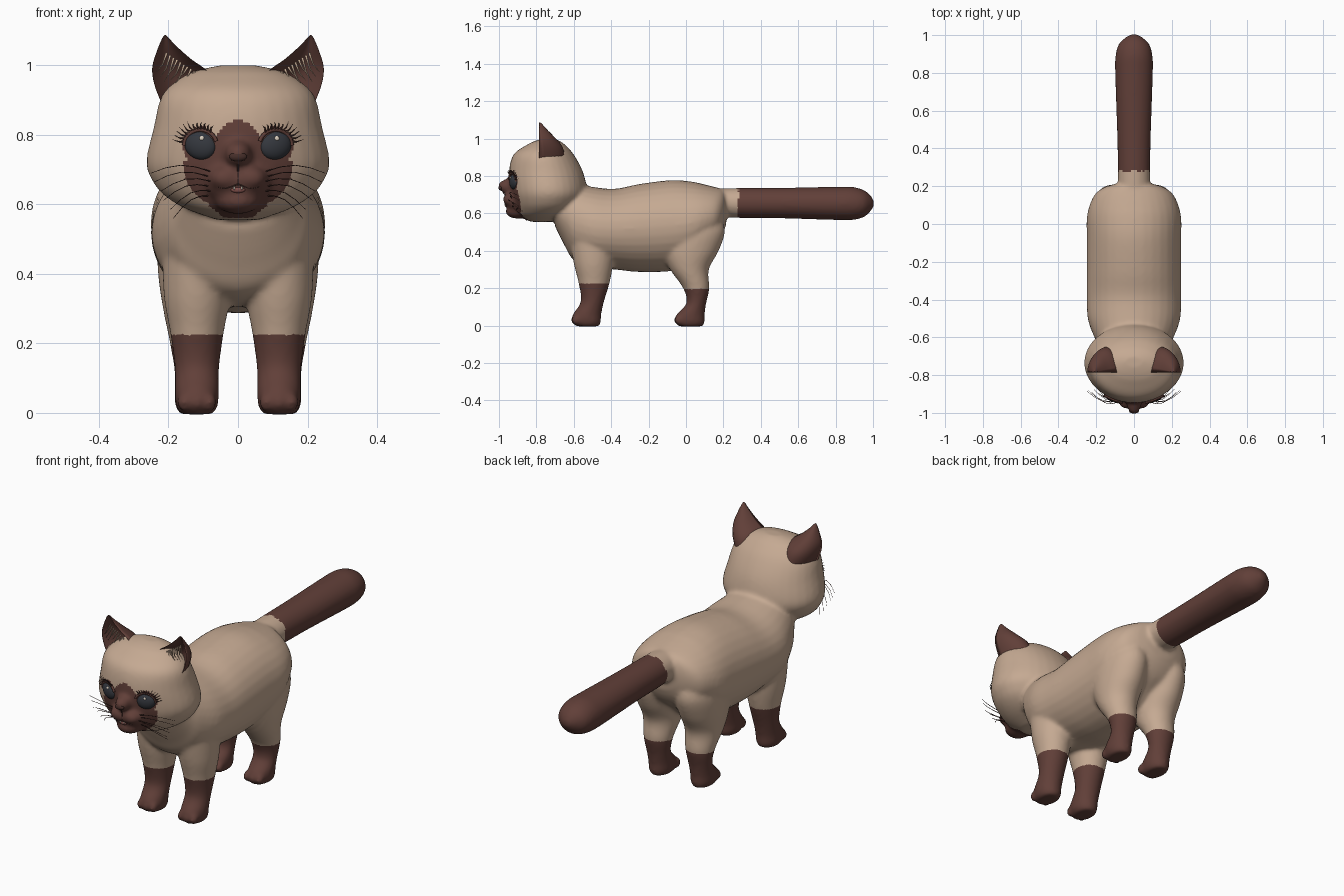
import bpy, bmesh, math
from mathutils import Vector, Matrix
from mathutils.bvhtree import BVHTree

if "Cube" in bpy.data.objects:
    bpy.data.objects.remove(bpy.data.objects["Cube"], do_unlink=True)


def material(name, r, g, b):
    m = bpy.data.materials.new(name)
    m.use_nodes = True
    m.diffuse_color = (r, g, b, 1)
    shader = next(n for n in m.node_tree.nodes if n.type == 'BSDF_PRINCIPLED')
    shader.inputs["Base Color"].default_value = (r, g, b, 1)
    shader.inputs["Roughness"].default_value = 0.8
    return m


CREAM = material("cream fur", .56, .40, .29)
BROWN = material("brown fur", .12, .05, .04)
DARK = material("dark brown", .06, .027, .022)
SLATE = material("slate eye", .035, .039, .048)
PINK = material("mouth pink", .22, .08, .07)
WHITE = material("tooth white", .7, .62, .52)


def spline(keys, steps=5):
    """Smooth in-between values for a list of number tuples."""
    out = []
    for i in range(len(keys) - 1):
        a, b, c, d = (keys[max(0, min(len(keys) - 1, i + k))] for k in (-1, 0, 1, 2))
        for s in range(steps):
            t = s / steps
            out.append([q + .5 * t * (r - p + t * (2 * p - 5 * q + 4 * r - s4 + t * (3 * (q - r) + s4 - p)))
                        for p, q, r, s4 in zip(a, b, c, d)])
    return out + [list(keys[-1])]


def skin(bm, rings):
    """Join rings of points into a closed tube."""
    rows = [[bm.verts.new(p) for p in ring] for ring in rings]
    n = len(rows[0])
    for a, b in zip(rows, rows[1:]):
        for i in range(n):
            j = (i + 1) % n
            bm.faces.new((a[i], a[j], b[j], b[i]))
    bm.faces.new(rows[0])
    bm.faces.new(rows[-1])


def loft(bm, axis, keys, x=0, n=32):
    """Elliptical tube: each key is position on axis, low, high, half width."""
    rings = []
    for t, lo, hi, w in spline(keys):
        ring = []
        for i in range(n):
            a = math.tau * i / n
            side = x + max(w, .004) * math.cos(a)
            other = (lo + hi) / 2 + (hi - lo) / 2 * math.sin(a)
            ring.append((side, t, other) if axis == 'y' else (side, other, t))
        rings.append(ring)
    skin(bm, rings)


def ball(bm, centre, radii, rotation=Matrix()):
    m = Matrix.Translation(centre) @ rotation @ Matrix.Diagonal((*radii, 1))
    bmesh.ops.create_uvsphere(bm, u_segments=24, v_segments=16, radius=1, matrix=m)


def add_object(name, data, *mats):
    ob = bpy.data.objects.new(name, data)
    bpy.context.collection.objects.link(ob)
    for m in mats:
        data.materials.append(m)
    return ob


def finish(name, bm, *mats):
    bmesh.ops.recalc_face_normals(bm, faces=bm.faces)
    for f in bm.faces:
        f.smooth = True
    me = bpy.data.meshes.new(name)
    bm.to_mesh(me)
    bm.free()
    return add_object(name, me, *mats)


def bake(ob):
    """Turn modifiers or curve bevels into plain mesh."""
    dg = bpy.context.evaluated_depsgraph_get()
    return bpy.data.meshes.new_from_object(ob.evaluated_get(dg))


def strands(name, paths, radius, mat, tip=.1):
    """Thin tapering hairs along point paths."""
    cu = bpy.data.curves.new(name, 'CURVE')
    cu.dimensions = '3D'
    cu.bevel_depth = radius
    cu.bevel_resolution = 1
    for path in paths:
        sp = cu.splines.new('POLY')
        sp.points.add(len(path) - 1)
        for i, p in enumerate(path):
            sp.points[i].co = (*p, 1)
            sp.points[i].radius = 1 + (tip - 1) * i / (len(path) - 1)
    ob = add_object(name, cu)
    me = bake(ob)
    bpy.data.objects.remove(ob)
    me.materials.clear()
    add_object(name, me, mat)


# Torso with neck, and tail
bm = bmesh.new()
loft(bm, 'y', [(-.70, .53, .74, .15), (-.65, .43, .76, .18), (-.6, .35, .76, .21), (-.5, .31, .742, .245),
               (-.38, .30, .732, .25), (-.25, .287, .757, .25), (-.08, .292, .778, .25), (.03, .33, .77, .25),
               (.1, .39, .755, .235), (.16, .44, .74, .205), (.195, .49, .73, .155), (.215, .54, .71, .09)])
loft(bm, 'y', [(.12, .59, .73, .085), (.28, .576, .736, .085), (.5, .574, .737, .09), (.8, .565, .742, .1),
               (.89, .565, .742, .098), (.95, .58, .725, .082), (.985, .61, .698, .048), (1.005, .64, .668, .015)])

# Head, muzzle, chin and nose bridge
loft(bm, 'z', [(.555, -.83, -.72, .06), (.585, -.89, -.63, .145), (.62, -.91, -.58, .205), (.66, -.925, -.55, .242),
               (.72, -.94, -.53, .264), (.82, -.947, -.55, .243), (.915, -.922, -.6, .218), (.97, -.845, -.65, .155),
               (.99, -.8, -.68, .1), (1.0, -.76, -.7, .05)])
ball(bm, (0, -.89, .67), (.1, .08, .075))
ball(bm, (0, -.90, .61), (.065, .065, .038))
ball(bm, (0, -.93, .745), (.043, .075, .043))
for s in (-1, 1):
    ball(bm, (s * .036, -.925, .675), (.05, .055, .038))
    # Front and hind legs with toes
    loft(bm, 'z', [(-.004, -.585, -.465, .045), (.02, -.605, -.455, .06), (.06, -.605, -.453, .063),
                   (.13, -.562, -.438, .064), (.23, -.575, -.408, .077), (.33, -.6, -.39, .095),
                   (.45, -.62, -.38, .1)], x=s * .118)
    loft(bm, 'z', [(-.004, -.04, .09, .045), (.02, -.055, .1, .058), (.06, -.05, .1, .061), (.12, .002, .108, .061),
                   (.2, -.015, .125, .074), (.3, -.085, .122, .094), (.4, -.13, .175, .108),
                   (.5, -.12, .208, .108), (.58, -.06, .19, .08)], x=s * .122)
    for y in (-.585, -.035):
        for dx in (-.036, 0, .036):
            ball(bm, (s * .118 + dx, y - .004 * (dx == 0), .03), (.021, .027, .027))

# Fuse the parts into one soft skin
body = finish("body", bm)
fuse = body.modifiers.new("fuse", 'REMESH')
fuse.mode = 'VOXEL'
fuse.voxel_size = .01
soft = body.modifiers.new("soften", 'SMOOTH')
soft.factor = .5
soft.iterations = 8
skin_mesh = bake(body)
body.modifiers.clear()
body.data = skin_mesh
skin_mesh.materials.clear()
for m in (CREAM, BROWN):
    skin_mesh.materials.append(m)

# Brown points: tail, lower legs and face mask
MASK = [(.55, .03), (.6, .085), (.63, .125), (.67, .15), (.72, .155), (.75, .135), (.775, .105),
        (.8, .06), (.82, .042), (.845, .012)]
EYE_X, EYE_Z = .108, .77


def is_brown(c):
    x = abs(c.x)
    if c.y > .28 or c.z < (.225 if c.y < -.3 else .195):
        return True
    if c.y > -.84:
        return False
    if math.hypot(x - EYE_X, c.z - EYE_Z) < .052:
        return True
    return any(z0 <= c.z < z1 and x < w0 + (w1 - w0) * (c.z - z0) / (z1 - z0)
               for (z0, w0), (z1, w1) in zip(MASK, MASK[1:]))


for p in skin_mesh.polygons:
    p.use_smooth = True
    p.material_index = int(is_brown(p.center))

tree = BVHTree.FromPolygons([v.co for v in skin_mesh.vertices], [list(p.vertices) for p in skin_mesh.polygons])


def on_face(x, z, lift=0):
    """Point on the front of the face, raised by lift."""
    hit = tree.ray_cast(Vector((x, -2, z)), Vector((0, 1, 0)))[0]
    return Vector((x, (hit.y if hit else -.9) - lift, z))


# Ears: hollow in front, rounded behind; outer and inner edge points then depth
EAR = [(.2, .85, .07, .93, .14), (.236, .93, .085, .98, .125), (.247, .99, .135, 1.018, .085),
       (.232, 1.045, .178, 1.056, .04), (.217, 1.08, .2, 1.08, .014), (.211, 1.087, .207, 1.087, .004)]
for s, side in ((1, "left"), (-1, "right")):
    bm = bmesh.new()
    rings = []
    for ox, oz, ix, iz, depth in spline(EAR, 4):
        ring = []
        for i in range(28):
            a = math.tau * i / 28
            u = (1 + math.cos(a)) / 2
            bulge = math.sin(a) if i <= 14 else .65 * math.sin(a) ** 2
            ring.append((s * (ix + (ox - ix) * u), -.785 + depth * bulge, iz + (oz - iz) * u))
        rings.append(ring)
    skin(bm, rings)
    finish(side + "_ear", bm, BROWN)

    # Pale tufts inside the ear
    tufts = []
    for i in range(10):
        t = i / 9
        root = Vector((s * (.205 - .09 * t), -.772, 1.035 - .06 * t))
        drop = .055 + .012 * (i % 3) - .035 * t
        tufts.append([root, root + Vector((s * .012, -.012, -drop * .6)), root + Vector((s * .03, -.008, -drop))])
    strands(side + "_ear_tufts", tufts, .0038, CREAM)

    # Eye with glint
    bm = bmesh.new()
    turn = Matrix.Rotation(s * .32, 4, 'Z') @ Matrix.Rotation(-s * .3, 4, 'Y')
    centre = on_face(s * EYE_X, EYE_Z, -.008)
    ball(bm, centre, (.048, .024, .041), turn)
    finish(side + "_eye", bm, SLATE)
    bm = bmesh.new()
    ball(bm, centre + Vector((.004, -.021, .02)), (.007, .004, .007))
    finish(side + "_eye_glint", bm, WHITE)

    # Upper lid and lashes
    def rim(deg, r, lift):
        a = math.radians(deg)
        return on_face(s * (EYE_X + r * math.cos(a)), EYE_Z + r * math.sin(a) * .95, lift)
    strands(side + "_eyelid", [[rim(d, .047, .006) for d in range(165, -10, -15)]], .006, BROWN, 1)
    lashes = [[rim(d, .047, .008), rim(d - 5, .062, .016), rim(d - 3, .07 + .012 * (d < 75), .018)]
              for d in range(125, 14, -10)]
    strands(side + "_lashes", lashes, .0035, DARK)

    # Whiskers
    hairs = []
    for i in range(6):
        root = on_face(s * (.08 + .006 * (i % 2)), .695 - .014 * i)
        reach, fall = .17 - .014 * i, .005 + .012 * i
        hairs.append([root + Vector((s * reach * t, .05 * t - .03 * math.sin(math.pi * t),
                                     .02 * math.sin(math.pi * t) - fall * t)) for t in (0, .25, .5, .75, 1)])
    strands(side + "_whiskers", hairs, .0018, DARK, .4)

# Nose pad, mouth and teeth
bm = bmesh.new()
ball(bm, on_face(0, .737, -.009), (.026, .012, .014))
finish("nose", bm, DARK)
bm = bmesh.new()
ball(bm, on_face(0, .642, -.002), (.021, .007, .009))
finish("mouth", bm, PINK)
bm = bmesh.new()
for s in (-1, 1):
    ball(bm, on_face(s * .011, .647, .004), (.003, .003, .005))
finish("teeth", bm, WHITE)
lip = [[on_face(0, z, 0) for z in (.715, .695, .675, .658)]]
lip += [[on_face(s * x, z, 0) for x, z in ((0, .658), (.02, .65), (.04, .645), (.06, .65))] for s in (-1, 1)]
strands("lip_line", lip, .0025, DARK, .6)
